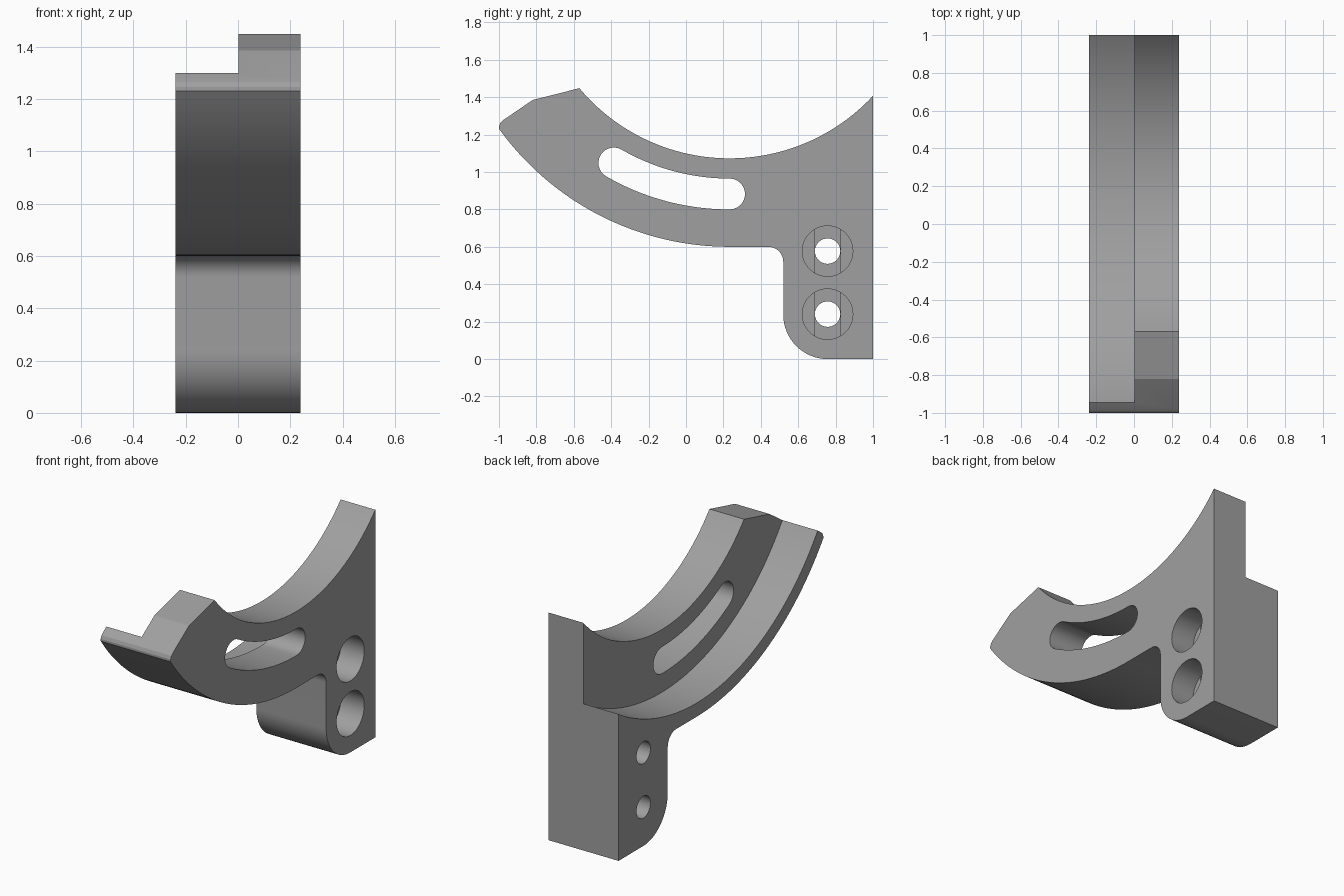
import bpy, bmesh, math

if "Cube" in bpy.data.objects:
    bpy.data.objects.remove(bpy.data.objects["Cube"])

CY, CZ = 0.233, 2.12          # shared centre of all the concentric arcs
HALF = 0.239                  # half width of the bracket
STEP = 0.002                  # x of the ledge wall

grey = bpy.data.materials.new("plain grey")
grey.diffuse_color = (0.35, 0.35, 0.35, 1)
grey.use_nodes = True
grey.node_tree.nodes["Principled BSDF"].inputs["Base Color"].default_value = grey.diffuse_color


def arc(cy, cz, r, a0, a1, n):
    """Points on an arc in the YZ plane, angles in degrees from +y."""
    return [(cy + r * math.cos(math.radians(a0 + (a1 - a0) * i / n)),
             cz + r * math.sin(math.radians(a0 + (a1 - a0) * i / n)))
            for i in range(n + 1)]


def prism(name, pts, x0, x1):
    """Extrude a YZ outline along x."""
    bm = bmesh.new()
    face = bm.faces.new([bm.verts.new((x0, y, z)) for y, z in pts])
    ext = bmesh.ops.extrude_face_region(bm, geom=[face])
    moved = [v for v in ext["geom"] if isinstance(v, bmesh.types.BMVert)]
    bmesh.ops.translate(bm, verts=moved, vec=(x1 - x0, 0, 0))
    bmesh.ops.recalc_face_normals(bm, faces=bm.faces)
    me = bpy.data.meshes.new(name)
    bm.to_mesh(me)
    bm.free()
    me.materials.append(grey)
    ob = bpy.data.objects.new(name, me)
    bpy.context.collection.objects.link(ob)
    return ob


def angle_at(r, y):
    """Angle on the lower half of a concentric arc at a given y."""
    return -math.degrees(math.acos((y - CY) / r))


# Side outline: cradle arc, pointed tip, belly arc, foot
R_IN, R_OUT = 1.047, 1.52
outline = arc(CY, CZ, R_IN, angle_at(R_IN, 1.0), angle_at(R_IN, -0.57), 48)
outline += [(-0.82, 1.385), (-0.975, 1.279), (-0.992, 1.264), (-1.0, 1.245)]
outline += arc(CY, CZ, R_OUT, angle_at(R_OUT, -1.0), -90, 40)
outline += arc(0.44, 0.52, 0.08, 90, 0, 10)
outline += arc(0.757, 0.237, 0.237, 180, 270, 16)
outline += [(1.0, 0.0)]
bracket = prism("bracket", outline, -HALF, HALF)

# Ledge on one side, cut by a large disc
cutters = [prism("ledge_cutter", arc(CY, CZ, 1.435, 0, 360, 180)[:-1], -0.4, STEP)]

# Curved slot through the tall side
R_A, R_B = 1.155, 1.32
mid, cap = (R_A + R_B) / 2, (R_B - R_A) / 2
ey = CY + mid * math.cos(math.radians(-120))
ez = CZ + mid * math.sin(math.radians(-120))
slot = arc(CY, CZ, R_A, -120, -90, 20)
slot += arc(CY, CZ - mid, cap, 90, -90, 14)[1:]
slot += arc(CY, CZ, R_B, -90, -120, 20)[1:]
slot += arc(ey, ez, cap, -120, -300, 14)[1:-1]
cutters.append(prism("slot_cutter", slot, -0.1, 0.4))

# Two counterbored screw holes with a shallow groove in each floor
R_BORE, R_HOLE, FLOOR = 0.135, 0.068, 0.08
a = math.degrees(math.acos(R_HOLE / R_BORE))
for i, z in enumerate((0.24, 0.577)):
    y = 0.757
    groove = arc(y, z, R_BORE, a, 180 - a, 10) + arc(y, z, R_BORE, 180 + a, 360 - a, 10)
    cutters += [
        prism(f"counterbore_cutter_{i}", arc(y, z, R_BORE, 0, 360, 48)[:-1], FLOOR, 0.4),
        prism(f"groove_cutter_{i}", groove, FLOOR - 0.02, FLOOR + 0.03),
        prism(f"hole_cutter_{i}", arc(y, z, R_HOLE, 0, 360, 32)[:-1], -0.4, 0.3),
    ]

# Apply the cuts one by one
bpy.context.view_layer.objects.active = bracket
for c in cutters:
    c.hide_render = True
    mod = bracket.modifiers.new("cut", "BOOLEAN")
    mod.operation, mod.solver, mod.object = "DIFFERENCE", "EXACT", c
    bpy.ops.object.modifier_apply(modifier=mod.name)
    bpy.data.objects.remove(c)

bpy.ops.object.select_all(action="DESELECT")
bracket.select_set(True)
bpy.ops.object.shade_smooth_by_angle(angle=math.radians(20))
